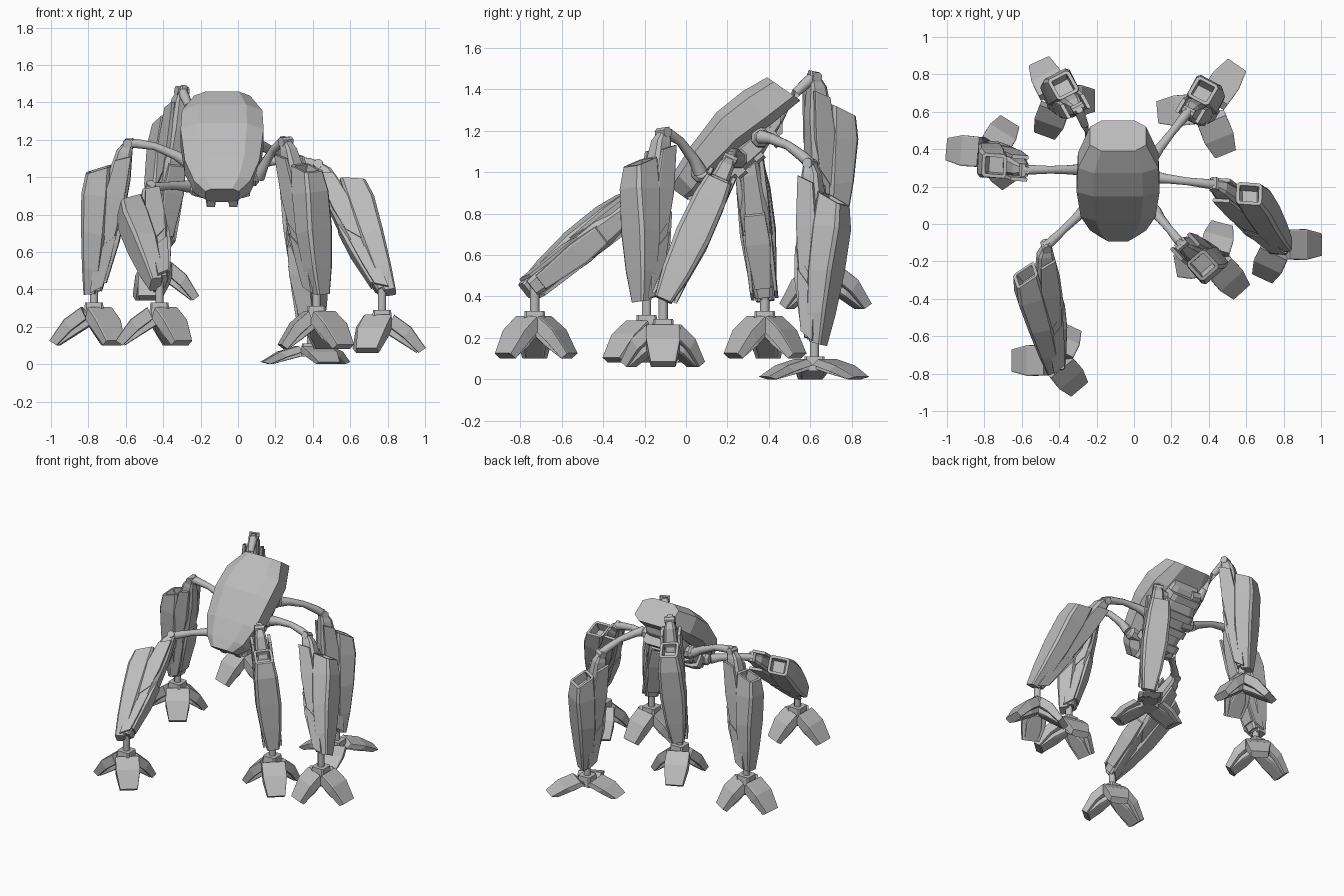
import bpy, bmesh, math
from mathutils import Vector as V

old = bpy.data.objects.get("Cube")
if old:
    bpy.data.objects.remove(old)

grey = bpy.data.materials.new("armor grey")
grey.use_nodes = True
grey.diffuse_color = (0.5, 0.5, 0.5, 1)
grey.node_tree.nodes["Principled BSDF"].inputs["Base Color"].default_value = (0.5, 0.5, 0.5, 1)


def loft(name, rings, recess=0.0, smooth=False):
    """Skin closed rings of points; recess sinks a square well in the first cap."""
    bm = bmesh.new()
    loops = [[bm.verts.new(p) for p in r] for r in rings]
    n = len(loops[0])
    for a, b in zip(loops, loops[1:]):
        for i in range(n):
            bm.faces.new((a[i], a[(i + 1) % n], b[(i + 1) % n], b[i]))
    cap = bm.faces.new(loops[0])
    bm.faces.new(loops[-1])
    bmesh.ops.recalc_face_normals(bm, faces=bm.faces)
    if recess:
        bmesh.ops.inset_region(bm, faces=[cap], thickness=0.018, use_even_offset=True)
        bmesh.ops.inset_region(bm, faces=[cap], thickness=0.004, depth=-recess)
    me = bpy.data.meshes.new(name)
    bm.to_mesh(me)
    bm.free()
    me.materials.append(grey)
    ob = bpy.data.objects.new(name, me)
    bpy.context.collection.objects.link(ob)
    if smooth:
        me.shade_smooth()
        me.set_sharp_from_angle(angle=math.radians(46))
    return ob


def frame(origin, along, up, side):
    return lambda a, v, h: origin + along * a + up * v + side * h


def section(P, low_a, top_a, low, top, half, k=0.65, c=0.0):
    """Chamfered cross-section whose plane may lean along the part."""
    mid, hv = (low + top) / 2, (top - low) / 2
    pts = [(1, -k), (1, k), (k, 1), (-k, 1), (-1, k), (-1, -k), (-k, -1), (k, -1)]
    return [P((low_a + top_a) / 2 + (top_a - low_a) / 2 * v, mid + hv * v, c + half * s)
            for s, v in pts]


def part(name, P, rows, k=0.65, c=0.0, recess=0.0):
    return loft(name, [section(P, *r, k, c) for r in rows], recess)


def tube(name, path, radii, sides=8, smooth=True):
    path = [V(p) for p in path]
    rings = []
    for i, p in enumerate(path):
        t = (path[min(i + 1, len(path) - 1)] - path[max(i - 1, 0)]).normalized()
        ref = V((0, 0, 1)) if abs(t.z) < 0.8 else V((0, 1, 0))
        u = t.cross(ref).normalized()
        w = u.cross(t)
        rings.append([p + (u * math.cos(q) + w * math.sin(q)) * radii[i]
                      for q in (math.tau * (j + 0.5) / sides for j in range(sides))])
    return loft(name, rings, smooth=smooth)


# Tilted body: carapace, belly and ribs
tilt = math.radians(40.6)
along = V((0, math.cos(tilt), math.sin(tilt)))
normal = V((0, -math.sin(tilt), math.cos(tilt)))
B = frame(V((-0.085, -0.06, 0.90)), along, normal, V((1, 0, 0)))
part("carapace", B, [
    (0.03, 0.0, -0.07, 0.05, 0.09), (0.08, 0.07, -0.075, 0.075, 0.15),
    (0.2, 0.2, -0.05, 0.115, 0.2), (0.4, 0.41, -0.04, 0.16, 0.222),
    (0.57, 0.57, -0.055, 0.155, 0.215), (0.755, 0.705, -0.06, 0.13, 0.15)], k=0.6)
part("belly", B, [
    (0.1, 0.08, -0.12, -0.03, 0.07), (0.18, 0.16, -0.145, -0.03, 0.13),
    (0.45, 0.45, -0.14, -0.03, 0.14), (0.6, 0.66, -0.09, -0.03, 0.10)])
for i in range(4):
    a = 0.17 + 0.115 * i
    part("belly_rib", B, [(a, a, -0.16, -0.05, 0.15 - 0.01 * i),
                          (a + 0.05, a + 0.05, -0.16, -0.05, 0.15 - 0.01 * i)], k=0.75)
for x in (-0.06, 0.06):
    part("front_sensor", B, [(0.035, 0.035, -0.11, -0.05, 0.022),
                             (0.14, 0.14, -0.13, -0.05, 0.03)], k=0.85, c=x)


def foot(name, centre, flat, angles):
    rise = 0.48 if flat else 1
    origin = V(centre)
    hub_top = 0.23 * rise
    U = frame(origin, V((0, 0, 1)), V((0, 1, 0)), V((1, 0, 0)))
    part(name + "_hub", U, [(hub_top - 0.07, hub_top - 0.07, -0.055, 0.055, 0.055),
                            (hub_top, hub_top, -0.048, 0.048, 0.048)], k=0.8)
    for i, deg in enumerate(angles):
        q = math.radians(deg)
        # First toe is the long one
        reach = (1.0 if i == 0 else 0.86) * (1.2 if flat else 1)
        if flat and i:
            reach *= 1.1
        T = frame(origin, V((math.cos(q), math.sin(q), 0)) * reach, V((0, 0, rise)),
                  V((-math.sin(q), math.cos(q), 0)))
        # Strut below, broad shell above
        part(name + "_toe_strut", T, [(0.01, 0.02, 0.11, 0.17, 0.035),
                                      (0.09, 0.11, 0.06, 0.1, 0.055),
                                      (0.185, 0.2, 0.0, 0.02, 0.045)], k=0.8)
        part(name + "_toe", T, [(0.035, 0.065, 0.14, 0.205, 0.08),
                                (0.115, 0.155, 0.08, 0.14, 0.082),
                                (0.195, 0.235, 0.0, 0.026, 0.06)], k=0.9)


def leg(name, hip, knee, end, out, centre, toes, flat=False, arch=0.03):
    hip, knee, end, out = V(hip), V(knee), V(end), V(out)
    # Hip joint and arched arm
    inward = V((-0.085, hip.y, hip.z - 0.02))
    tube(name + "_hip", [hip.lerp(inward, 0.6), hip.lerp(inward, 0.1), hip],
         [0.05, 0.048, 0.03], smooth=False)
    lift = V((0, 0, arch))
    tube(name + "_arm", [hip, hip.lerp(knee, 0.2) + lift * 0.6, hip.lerp(knee, 0.55) + lift,
                         hip.lerp(knee, 0.85) + lift * 0.5, knee],
         [0.036, 0.027, 0.022, 0.027, 0.028])
    # Shin frame: along the limb, outward, sideways
    d = (end - knee).normalized()
    o = (out - d * out.dot(d)).normalized()
    s = d.cross(o)
    f = (end - knee).length / 0.85
    S = frame(knee, d * f, o, s)
    tube(name + "_knee", [knee - s * 0.034, knee + s * 0.034], [0.026, 0.026], smooth=False)
    part(name + "_shin", S, [
        (-0.035, -0.02, -0.025, 0.01, 0.018), (0.05, 0.05, -0.035, 0.05, 0.038),
        (0.2, 0.2, -0.055, 0.07, 0.05), (0.4, 0.4, -0.06, 0.05, 0.068),
        (0.7, 0.7, -0.042, 0.05, 0.06), (0.83, 0.83, -0.03, 0.03, 0.042)])
    # Outer armour pod with a square well on top
    part(name + "_pod", S, [
        (0.14, 0.21, 0.065, 0.185, 0.064), (0.3, 0.32, 0.04, 0.185, 0.08),
        (0.52, 0.52, 0.015, 0.145, 0.086), (0.72, 0.72, 0.0, 0.1, 0.069),
        (0.85, 0.87, 0.0, 0.062, 0.043)], k=0.78, recess=0.06)
    # Layered side panels and inner guard
    for m in (-1, 1):
        part(name + "_side_panel", S, [
            (0.06, 0.1, -0.035, 0.045, 0.01), (0.3, 0.3, -0.045, 0.06, 0.014),
            (0.44, 0.56, -0.035, 0.04, 0.012)], k=0.85, c=m * 0.06)
        part(name + "_lower_panel", S, [
            (0.5, 0.6, -0.045, 0.03, 0.012), (0.66, 0.7, -0.04, 0.04, 0.01),
            (0.8, 0.85, -0.03, 0.03, 0.008)], k=0.85, c=m * 0.058)
    part(name + "_inner_guard", S, [
        (0.4, 0.36, -0.066, -0.03, 0.05), (0.55, 0.55, -0.066, -0.03, 0.06),
        (0.78, 0.78, -0.046, -0.01, 0.04)], k=0.85)
    # Ankle block and upright rod
    x, y, z = centre
    top = V((x, y, max(end.z + 0.02, z + 0.12)))
    tube(name + "_ankle_joint", [end - d * 0.07, top], [0.03, 0.036], 6, False)
    tube(name + "_ankle_rod", [top + V((0, 0, 0.02)), V((x, y, z + (0.06 if flat else 0.18)))],
         [0.024, 0.024])
    foot(name + "_foot", centre, flat, toes)


leg("front_right_leg", (-0.26, 0.08, 0.95), (-0.47, -0.12, 0.94), (-0.41, -0.76, 0.43),
    (-1, 0, 0.25), (-0.42, -0.73, 0.1), (180, -50, 65), arch=0.01)
leg("middle_right_leg", (-0.27, 0.29, 1.08), (-0.59, 0.29, 1.18), (-0.76, 0.38, 0.38),
    (-1, 0.05, 0), (-0.77, 0.38, 0.1), (175, 58, -55))
leg("back_right_leg", (-0.22, 0.42, 1.22), (-0.30, 0.62, 1.46), (-0.41, 0.67, 0.62),
    (-0.45, 0.88, 0), (-0.41, 0.66, 0.34), (115, 250, 0))
leg("back_left_leg", (0.10, 0.36, 1.17), (0.29, 0.60, 1.04), (0.39, 0.61, 0.18),
    (0.45, 0.85, 0), (0.39, 0.62, 0.0), (55, 185, 292), True)
leg("middle_left_leg", (0.11, 0.25, 1.07), (0.43, 0.21, 1.06), (0.78, -0.11, 0.38),
    (0.8, 0.15, 0.4), (0.77, -0.11, 0.06), (0, 245, 122))
leg("front_left_leg", (0.11, 0.07, 1.0), (0.255, -0.11, 1.19), (0.42, -0.19, 0.38),
    (0.65, -0.75, 0), (0.42, -0.19, 0.08), (-48, 75, 190), arch=0.045)
